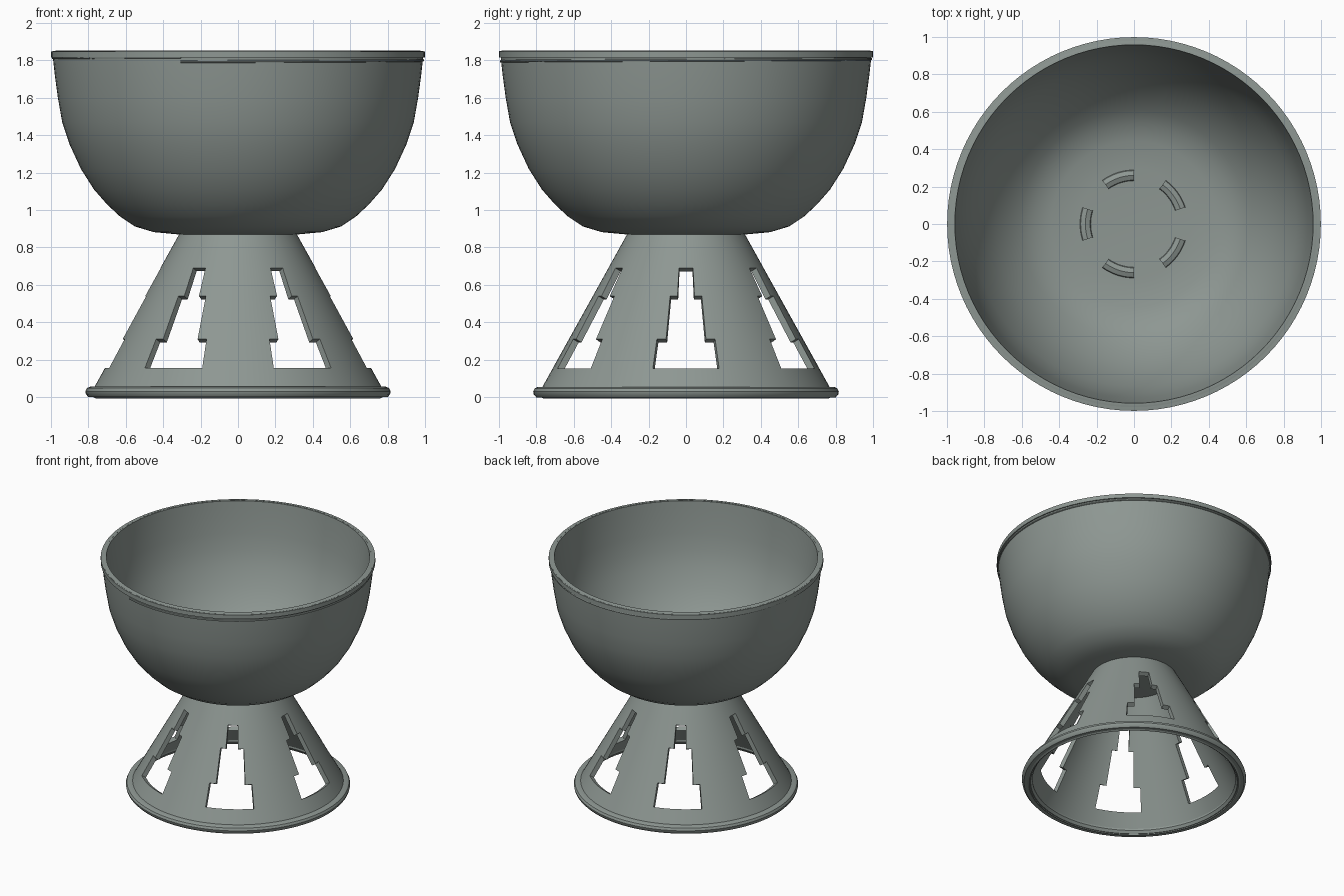
import bpy, bmesh
from math import sin, cos, pi, radians

cube = bpy.data.objects.get("Cube")
if cube:
    bpy.data.objects.remove(cube, do_unlink=True)

grey = bpy.data.materials.new("sage grey")
grey.use_nodes = True
COLOUR = (0.27, 0.31, 0.29, 1)
grey.diffuse_color = COLOUR
grey.node_tree.nodes["Principled BSDF"].inputs["Base Color"].default_value = COLOUR


def finish(name, bm, thickness=0):
    """Turn a bmesh into a smooth object, optionally thickened inwards."""
    bmesh.ops.remove_doubles(bm, verts=bm.verts, dist=1e-5)
    mesh = bpy.data.meshes.new(name)
    bm.to_mesh(mesh)
    bm.free()
    mesh.materials.append(grey)
    obj = bpy.data.objects.new(name, mesh)
    bpy.context.collection.objects.link(obj)
    bpy.ops.object.select_all(action='DESELECT')
    obj.select_set(True)
    bpy.context.view_layer.objects.active = obj
    if thickness:
        mod = obj.modifiers.new("wall", 'SOLIDIFY')
        mod.thickness = thickness
        mod.offset = -1
        mod.use_even_offset = True
        bpy.ops.object.modifier_apply(modifier=mod.name)
    bpy.ops.object.shade_smooth_by_angle(angle=radians(35))
    return obj


def sweep(bm, profile, angles, closed=False, caps=False, rise=0, skip=None):
    """Carry an (r, z) profile round the z axis; rise makes it a helix."""
    rings = []
    for k, a in enumerate(angles):
        dz = rise * k / (len(angles) - 1)
        rings.append([bm.verts.new((r * cos(a), r * sin(a), z + dz)) for r, z in profile])
    n = len(profile)
    for k in range(len(rings) - 1):
        for j in range(n if closed else n - 1):
            i = (j + 1) % n
            if skip and skip((angles[k] + angles[k + 1]) / 2, (profile[j][1] + profile[i][1]) / 2):
                continue
            quad = [rings[k][j], rings[k + 1][j], rings[k + 1][i], rings[k][i]]
            bm.faces.new(quad)
    if caps:
        bm.faces.new(rings[0])
        bm.faces.new(rings[-1][::-1])


def arc(start, end, steps):
    return [start + (end - start) * k / steps for k in range(steps + 1)]


def circle(r, z, size, sides=8):
    return [(r + size * cos(2 * pi * k / sides), z + size * sin(2 * pi * k / sides))
            for k in range(sides)]


# Bowl
bm = bmesh.new()
bowl_profile = [(0, .868), (.3, .868), (.45, .882), (.55, .912), (.63, .965), (.7, 1.03),
                (.77, 1.11), (.84, 1.22), (.9, 1.35), (.94, 1.47), (.963, 1.6),
                (.978, 1.71), (.987, 1.79), (.993, 1.85)]
sweep(bm, bowl_profile, arc(0, 2 * pi, 96))
bmesh.ops.remove_doubles(bm, verts=bm.verts, dist=1e-5)
bmesh.ops.dissolve_degenerate(bm, edges=bm.edges, dist=1e-5)
finish("bowl", bm, .035)

# Slightly climbing ridge under the rim, and the lip above it
bm = bmesh.new()
sweep(bm, circle(.988, 1.793, .007), arc(-.6 * pi, 1.4 * pi, 96), closed=True, caps=True, rise=.025)
finish("rim_ridge", bm)
bm = bmesh.new()
sweep(bm, [(.97, 1.815), (.999, 1.815), (.999, 1.848), (.97, 1.853)], arc(0, 2 * pi, 96), closed=True)
finish("rim_lip", bm)

# Raised tabs on the bowl floor
bm = bmesh.new()
for k in range(5):
    mid = pi + k * 2 * pi / 5
    tab = [(.228, .895), (.292, .895), (.285, .912), (.26, .922), (.235, .912)]
    sweep(bm, tab, arc(mid - radians(18), mid + radians(18), 8), closed=True, caps=True)
finish("floor_tabs", bm)

# Conical foot with six stepped windows: (bottom, top, half angle)
WINDOWS = [(.155, .31, 14.4), (.31, .54, 9.8), (.54, .69, 5.2)]
SECTOR = radians(60)


def in_window(angle, z):
    offset = abs((angle + SECTOR / 2) % SECTOR - SECTOR / 2)
    return any(lo < z < hi and offset < radians(half) for lo, hi, half in WINDOWS)


def foot_radius(z):
    return .77 - (z - .05) * .555


half_angles = [2.6, 5.2, 7.5, 9.8, 12, 14.4, 18, 22, 26]
offsets = sorted([0, 30] + half_angles + [-h for h in half_angles])
foot_angles = [radians(60 * k + o) for k in range(6) for o in offsets]
foot_angles.append(foot_angles[0] + 2 * pi)
levels = [.01, .08, .155, .31, .54, .69, .78, .885]
bm = bmesh.new()
sweep(bm, [(foot_radius(z), z) for z in levels], foot_angles, skip=in_window)
finish("foot", bm, .035)

# Rounded ring at the base of the foot
bm = bmesh.new()
ring = [(.752, 0), (.8, 0), (.813, .015), (.816, .03), (.808, .048), (.79, .056), (.74, .056), (.738, .02)]
sweep(bm, ring, arc(0, 2 * pi, 96), closed=True)
finish("base_ring", bm)
